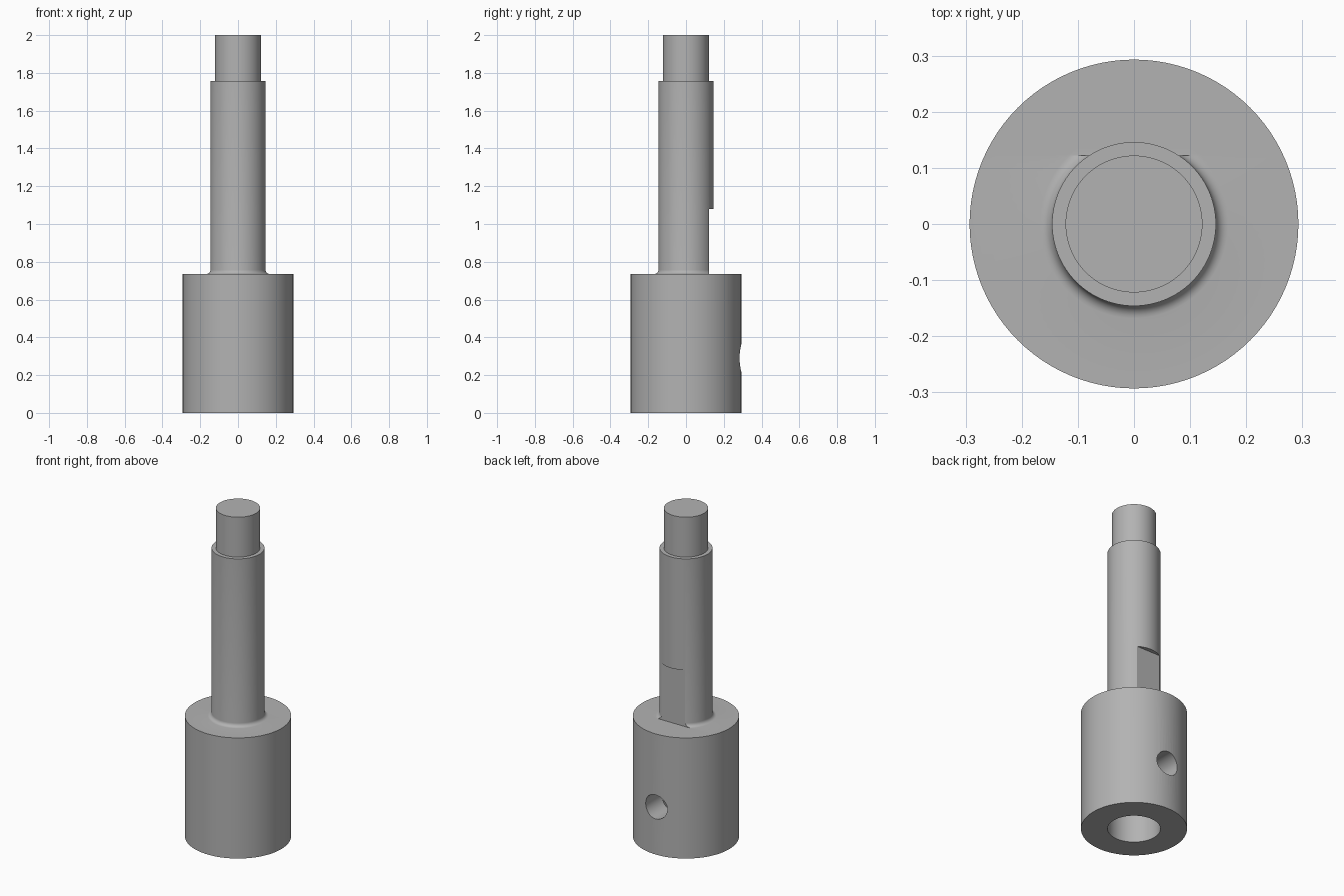
import bpy
import bmesh
from math import cos, sin, pi, radians
from mathutils import Matrix

cube = bpy.data.objects.get("Cube")
if cube:
    bpy.data.objects.remove(cube, do_unlink=True)

SEGMENTS = 96
BODY_R, SHAFT_R, TIP_R, BORE_R, HOLE_R = 0.293, 0.146, 0.122, 0.146, 0.073
BODY_TOP, SHAFT_TOP, TOP, BORE_TOP = 0.735, 1.757, 2.0, 0.56
FILLET = 0.022

steel = bpy.data.materials.new("steel grey")
steel.use_nodes = True
colour = (0.45, 0.45, 0.45, 1)
steel.diffuse_color = colour
steel.node_tree.nodes["Principled BSDF"].inputs["Base Color"].default_value = colour


def make_object(name, bm):
    mesh = bpy.data.meshes.new(name)
    bmesh.ops.recalc_face_normals(bm, faces=bm.faces)
    bm.to_mesh(mesh)
    bm.free()
    mesh.materials.append(steel)
    obj = bpy.data.objects.new(name, mesh)
    bpy.context.collection.objects.link(obj)
    return obj


def lathe(name, profile):
    """Revolve (radius, height) points about z and cap both ends."""
    bm = bmesh.new()
    rings = [[bm.verts.new((r * cos(2 * pi * i / SEGMENTS), r * sin(2 * pi * i / SEGMENTS), z))
              for i in range(SEGMENTS)] for r, z in profile]
    for low, high in zip(rings, rings[1:]):
        for i in range(SEGMENTS):
            j = (i + 1) % SEGMENTS
            bm.faces.new((low[i], low[j], high[j], high[i]))
    bm.faces.new(rings[0])
    bm.faces.new(rings[-1])
    return make_object(name, bm)


def cut(target, cutter):
    mod = target.modifiers.new(cutter.name, 'BOOLEAN')
    mod.operation = 'DIFFERENCE'
    mod.solver = 'EXACT'
    mod.object = cutter
    bpy.context.view_layer.objects.active = target
    bpy.ops.object.modifier_apply(modifier=mod.name)
    bpy.data.objects.remove(cutter, do_unlink=True)


# Stepped shaft with a filleted root on a wide socket body
fillet = [(SHAFT_R + FILLET * (1 - sin(a)), BODY_TOP + FILLET * (1 - cos(a)))
          for a in (radians(d) for d in range(0, 91, 15))]
shaft = lathe("stepped_shaft", [(BODY_R, 0), (BODY_R, BODY_TOP), *fillet,
                                (SHAFT_R, SHAFT_TOP), (TIP_R, SHAFT_TOP), (TIP_R, TOP)])

# Blind bore in the underside
cut(shaft, lathe("bore_cutter", [(BORE_R, -0.1), (BORE_R, BORE_TOP)]))

# Set screw hole from the back into the bore
screw = lathe("screw_hole_cutter", [(HOLE_R, 0.05), (HOLE_R, 0.4)])
screw.data.transform(Matrix.Translation((0, 0, 0.29)) @ Matrix.Rotation(-pi / 2, 4, 'X'))
cut(shaft, screw)

# Flat milled on the back of the shaft, just above the body
bm = bmesh.new()
bmesh.ops.create_cube(bm, size=1)
flat_height = 1.08 - BODY_TOP
bmesh.ops.scale(bm, vec=(0.5, 0.1, flat_height), verts=bm.verts)
bmesh.ops.translate(bm, vec=(0, 0.122 + 0.05, BODY_TOP + flat_height / 2), verts=bm.verts)
cut(shaft, make_object("flat_cutter", bm))

# Smooth round walls with crisp edges
bpy.ops.object.select_all(action='DESELECT')
shaft.select_set(True)
bpy.context.view_layer.objects.active = shaft
bpy.ops.object.shade_smooth_by_angle(angle=radians(30))
